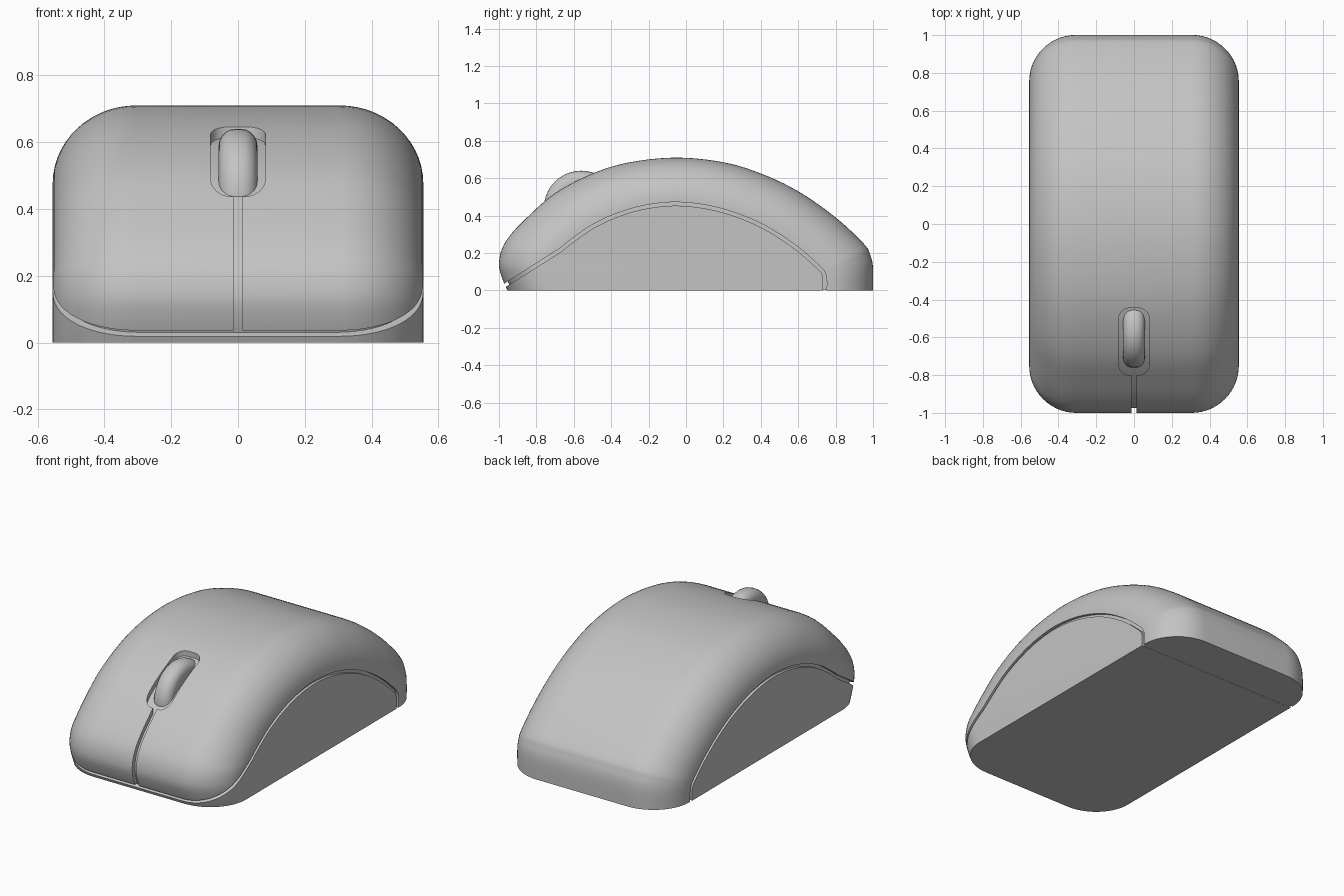
import bpy, bmesh, math
from mathutils import Vector

cube = bpy.data.objects.get("Cube")
if cube:
    bpy.data.objects.remove(cube, do_unlink=True)

GREY = (0.55, 0.55, 0.55, 1)
grey = bpy.data.materials.new("plain grey")
grey.diffuse_color = GREY
grey.use_nodes = True
grey.node_tree.nodes["Principled BSDF"].inputs["Base Color"].default_value = GREY


def loft(name, rings):
    """Closed solid skinned through rings of equal point count."""
    bm = bmesh.new()
    loops = [[bm.verts.new(p) for p in ring] for ring in rings]
    n = len(loops[0])
    for a, b in zip(loops, loops[1:]):
        for i in range(n):
            j = (i + 1) % n
            bm.faces.new((a[i], a[j], b[j], b[i]))
    bm.faces.new(loops[0])
    bm.faces.new(loops[-1][::-1])
    bmesh.ops.recalc_face_normals(bm, faces=bm.faces)
    mesh = bpy.data.meshes.new(name)
    bm.to_mesh(mesh)
    bm.free()
    obj = bpy.data.objects.new(name, mesh)
    bpy.context.collection.objects.link(obj)
    mesh.materials.append(grey)
    return obj


def spline(points, steps=5):
    """Catmull-Rom curve through 2D points."""
    p = [Vector(q) for q in points]
    p = [p[0]] + p + [p[-1]]
    out = []
    for a, b, c, d in zip(p, p[1:], p[2:], p[3:]):
        for k in range(steps):
            t = k / steps
            out.append(0.5 * (2 * b + (c - a) * t + (2 * a - 5 * b + 4 * c - d) * t * t
                              + (3 * b - a - 3 * c + d) * t ** 3))
    return out + [p[-1]]


def activate(obj):
    bpy.ops.object.select_all(action='DESELECT')
    obj.select_set(True)
    bpy.context.view_layer.objects.active = obj


def smooth(obj, degrees=32):
    activate(obj)
    bpy.ops.object.shade_smooth_by_angle(angle=math.radians(degrees))


def cut(obj, cutter):
    cutter.hide_render = True
    mod = obj.modifiers.new("cut", 'BOOLEAN')
    mod.operation = 'DIFFERENCE'
    mod.solver = 'EXACT'
    mod.object = cutter
    activate(obj)
    bpy.ops.object.modifier_apply(modifier=mod.name)
    bpy.data.objects.remove(cutter, do_unlink=True)


# Side outlines (y, z), back to front: the centre and the flat flank
centre = spline([(1, 0), (1, .12), (.985, .19), (.95, .25), (.8, .39), (.6, .53), (.4, .625),
                 (.2, .685), (-.05, .71), (-.3, .685), (-.5, .625), (-.7, .52), (-.85, .39),
                 (-.94, .295), (-.985, .22), (-1, .14), (-.985, .07), (-.955, 0)])
flank = spline([(.755, 0), (.755, .06), (.745, .1), (.72, .13), (.6, .235), (.45, .335),
                (.3, .405), (.13, .455), (-.05, .475), (-.22, .458), (-.37, .415), (-.5, .355),
                (-.61, .28), (-.68, .225), (-.73, .19), (-.75, .13), (-.735, .06), (-.715, 0)])
FLAT, ROUND, STEPS = 0.305, 0.25, 14


def body_rings(sx=1, sy=1, sz=1, lift=0):
    rings = []
    for side in (-1, 1):
        for k in range(STEPS + 1):
            a = math.pi / 2 * (STEPS - k if side < 0 else k) / STEPS
            x = side * (FLAT + ROUND * math.sin(a)) * sx
            ring = [f + (c - f) * math.cos(a) for c, f in zip(centre, flank)]
            rings.append([(x, p.x * sy, p.y * sz + lift) for p in ring])
    return rings


shell = loft("shell_and_base", body_rings())

# Seam groove between upper shell and base
path = [Vector((.755, -.05))] + flank[:66] + [Vector((-1.05, -.01))]


def offset(d):
    out = []
    for i, p in enumerate(path):
        t = (path[min(i + 1, len(path) - 1)] - path[max(i - 1, 0)]).normalized()
        out.append(p + Vector((-t.y, t.x)) * d)
    return out


band = offset(.003) + offset(.022)[::-1]
cut(shell, loft("seam_cutter", [[(x, p.x, p.y) for p in band] for x in (-.7, .7)]))

# Scroll wheel pocket, a rounded rectangle
pocket = []
for cx, cy, start in ((.022, -.505, 0), (-.022, -.505, 90), (-.022, -.74, 180), (.022, -.74, 270)):
    for k in range(9):
        a = math.radians(start + 90 * k / 8)
        pocket.append((cx + .06 * math.cos(a), cy + .06 * math.sin(a)))
cut(shell, loft("pocket_cutter", [[(x, y, z) for x, y in pocket] for z in (.3, .9)]))

# Slit between the two buttons
slit = [(-.013, -1.1), (.013, -1.1), (.013, -.77), (-.013, -.77)]
cut(shell, loft("slit_cutter", [[(x, y, z) for x, y in slit] for z in (.03, .9)]))
smooth(shell)

# Inner core closes the bottom of every groove
core = loft("inner_core", body_rings(.97, .975, .955, .001))
smooth(core)

# Scroll wheel
bpy.ops.mesh.primitive_cylinder_add(vertices=40, radius=.2, depth=.116,
                                    location=(0, -.56, .44), rotation=(0, math.pi / 2, 0))
wheel = bpy.context.object
wheel.name = "scroll_wheel"
wheel.data.materials.append(grey)
bevel = wheel.modifiers.new("rounding", 'BEVEL')
bevel.width = .05
bevel.segments = 5
bevel.limit_method = 'ANGLE'
bpy.ops.object.modifier_apply(modifier=bevel.name)
smooth(wheel)
